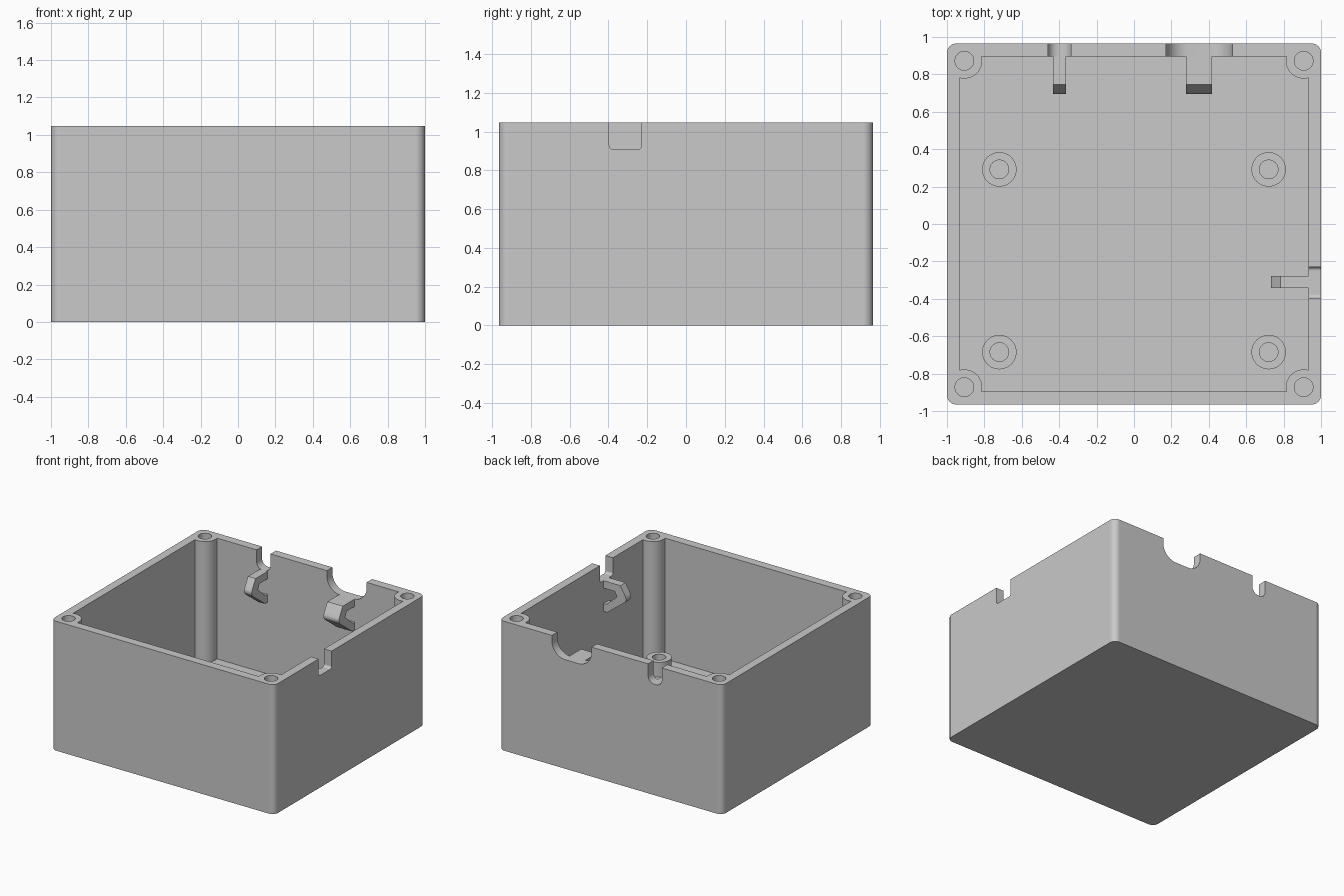
import bpy, bmesh
from math import pi, cos, sin, asin

cube = bpy.data.objects.get("Cube")
if cube:
    bpy.data.objects.remove(cube, do_unlink=True)

# One plain material
grey = bpy.data.materials.new("light_grey")
grey.use_nodes = True
GREY = (0.585, 0.585, 0.585, 1)
grey.diffuse_color = GREY
grey.node_tree.nodes["Principled BSDF"].inputs["Base Color"].default_value = GREY

# Main dimensions
W, D, H = 1.0, 0.965, 1.048
IN_X, IN_Y, FLOOR = 0.932, 0.895, 0.07
POST_X, POST_Y, POST_R, HOLE_R = 0.907, 0.8725, 0.095, 0.05
STANDOFF_TOP = 0.19

AXES = {"X": lambda a, b, t: (t, a, b),
        "Y": lambda a, b, t: (a, t, b),
        "Z": lambda a, b, t: (a, b, t)}


def arc(cx, cy, r, start, end, n=10):
    return [(cx + r * cos(start + (end - start) * i / n),
             cy + r * sin(start + (end - start) * i / n)) for i in range(n + 1)]


def circle(cx, cy, r, n=40):
    return arc(cx, cy, r, 0, 2 * pi, n)[:-1]


def prism(name, points, axis, low, high):
    """Extrude a flat outline along one axis."""
    bm = bmesh.new()
    place = AXES[axis]
    base = bm.faces.new([bm.verts.new(place(a, b, low)) for a, b in points])
    top = bmesh.ops.extrude_face_region(bm, geom=[base])["geom"]
    bmesh.ops.translate(bm, vec=place(0, 0, high - low),
                        verts=[v for v in top if isinstance(v, bmesh.types.BMVert)])
    bmesh.ops.recalc_face_normals(bm, faces=bm.faces)
    mesh = bpy.data.meshes.new(name)
    bm.to_mesh(mesh)
    bm.free()
    mesh.materials.append(grey)
    obj = bpy.data.objects.new(name, mesh)
    bpy.context.collection.objects.link(obj)
    return obj


def activate(obj):
    bpy.ops.object.select_all(action="DESELECT")
    bpy.context.view_layer.objects.active = obj
    obj.select_set(True)


def cut(obj, cutter):
    """Subtract the cutter, then discard it."""
    cutter.hide_render = True
    activate(obj)
    mod = obj.modifiers.new("cut", "BOOLEAN")
    mod.operation, mod.solver, mod.object = "DIFFERENCE", "EXACT", cutter
    bpy.ops.object.modifier_apply(modifier=mod.name)
    bpy.data.objects.remove(cutter, do_unlink=True)


def corners(points):
    """Mirror the first-quadrant outline into a closed four-corner loop."""
    loop = []
    for sx, sy in ((1, 1), (-1, 1), (-1, -1), (1, -1)):
        part = [(x * sx, y * sy) for x, y in points]
        loop += part if sx * sy > 0 else part[::-1]
    return loop


def notch(centre, half, depth, r):
    """Rim notch outline with rounded lower corners."""
    z = H - depth
    return ([(centre - half, H + 0.1)]
            + arc(centre - half + r, z + r, r, pi, 1.5 * pi)
            + arc(centre + half - r, z + r, r, 1.5 * pi, 2 * pi)
            + [(centre + half, H + 0.1)])


# Box shell with rounded upright edges
r = 0.05
box = prism("box_shell", corners(arc(W - r, D - r, r, 0, pi / 2, 8)), "Z", 0, H)

# Cavity that leaves the rounded corner posts standing
a0 = 1.5 * pi + asin((IN_X - POST_X) / POST_R)
a1 = pi - asin((IN_Y - POST_Y) / POST_R)
bulge = arc(POST_X, POST_Y, POST_R, a0, a1, 20)
cut(box, prism("cavity_cutter", corners(bulge), "Z", FLOOR, H + 0.1))

# Screw holes in the corner posts
for sx in (-1, 1):
    for sy in (-1, 1):
        cut(box, prism("screw_cutter", circle(sx * POST_X, sy * POST_Y, HOLE_R),
                       "Z", H - 0.4, H + 0.1))

# Cable openings: wall axis, centre, half width, depth, corner radius, hook centre, hook width
OPENINGS = {
    "wide": ("Y", 0.348, 0.178, 0.165, 0.12, 0.348, 0.138),
    "narrow": ("Y", -0.398, 0.062, 0.15, 0.055, -0.398, 0.068),
    "side": ("X", -0.313, 0.083, 0.14, 0.02, -0.31, 0.066),
}
# Hook outline, a blunt chevron: reach from the wall, drop below the notch floor
HOOK = ([(0, 0), (0.15, 0), (0.185, 0.06)] + arc(0.16, 0.1, 0.04, -0.5, 0.8, 6)
        + [(0.03, 0.25), (0, 0.25), (0, 0.185), (0.025, 0.185),
           (0.12, 0.1), (0.1, 0.06), (0, 0.06)])

for name, (wall, centre, half, depth, radius, mid, width) in OPENINGS.items():
    inner = IN_Y if wall == "Y" else IN_X
    cut(box, prism(name + "_cutter", notch(centre, half, depth, radius),
                   wall, inner - 0.03, 1.1))
    outline = [(inner - u, H - depth - d) for u, d in HOOK]
    prism(name + "_cable_hook", outline, "X" if wall == "Y" else "Y",
          mid - width / 2, mid + width / 2)

# Hollow standoffs on the floor
for side, x in (("right", -0.72), ("left", 0.72)):
    for end, y in (("front", -0.685), ("back", 0.292)):
        post = prism(f"{end}_{side}_standoff", circle(x, y, 0.092), "Z", FLOOR, STANDOFF_TOP)
        cut(post, prism("standoff_cutter", circle(x, y, HOLE_R), "Z", FLOOR + 0.01, H))

# Smooth the round faces, keep the edges crisp and the walls flat
for obj in bpy.context.collection.objects:
    if obj.type == "MESH":
        activate(obj)
        bpy.ops.object.shade_smooth_by_angle(angle=0.5)
        flat = obj.modifiers.new("flat_walls", "WEIGHTED_NORMAL")
        flat.keep_sharp = True
